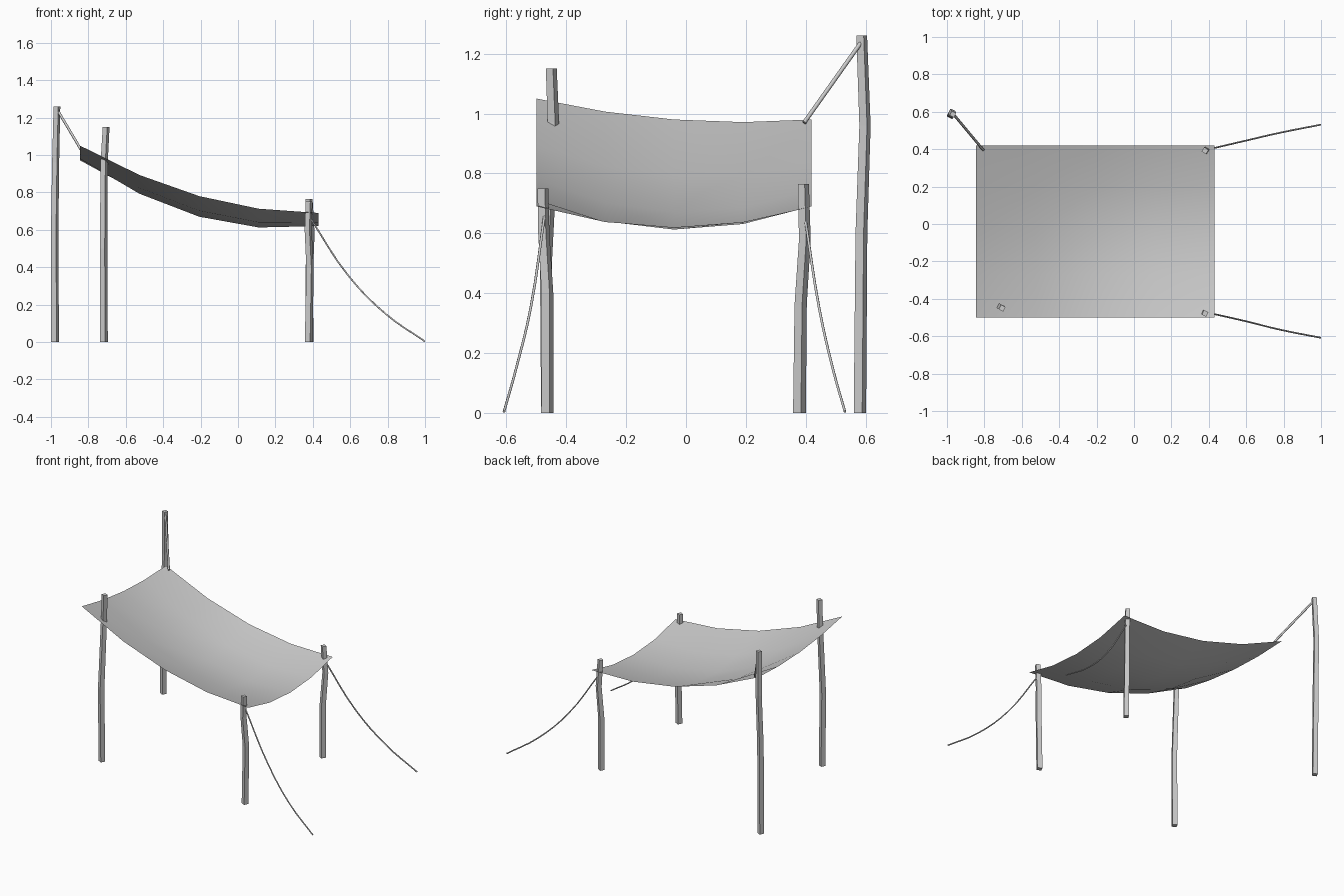
import bpy, bmesh, math
from mathutils import Vector

cube = bpy.data.objects.get("Cube")
if cube:
    bpy.data.objects.remove(cube)

# One plain grey for everything
grey = bpy.data.materials.new("light grey")
grey.use_nodes = True
grey.diffuse_color = (0.6, 0.6, 0.6, 1)
grey.node_tree.nodes["Principled BSDF"].inputs["Base Color"].default_value = (0.6, 0.6, 0.6, 1)


def link(name, data):
    obj = bpy.data.objects.new(name, data)
    bpy.context.collection.objects.link(obj)
    data.materials.append(grey)
    return obj


def make_pole(name, path, turn, low=0.031, high=0.027):
    """Square timber following a slightly crooked path."""
    bm = bmesh.new()
    rings = []
    for i, p in enumerate(path):
        t = i / (len(path) - 1)
        r = (low + (high - low) * t) / math.sqrt(2)
        angles = [math.radians(turn + 45 + 90 * k) for k in range(4)]
        rings.append([bm.verts.new(Vector(p) + Vector((r * math.cos(a), r * math.sin(a), 0)))
                      for a in angles])
    for a, b in zip(rings, rings[1:]):
        for k in range(4):
            n = (k + 1) % 4
            bm.faces.new((a[k], a[n], b[n], b[k]))
    bm.faces.new(rings[0][::-1])
    bm.faces.new(rings[-1])
    mesh = bpy.data.meshes.new(name)
    bm.to_mesh(mesh)
    bm.free()
    link(name, mesh)


def make_rope(name, points, radius):
    curve = bpy.data.curves.new(name, "CURVE")
    curve.dimensions = "3D"
    curve.bevel_depth = radius
    curve.bevel_resolution = 1
    curve.resolution_u = 4
    curve.use_fill_caps = True
    spline = curve.splines.new("BEZIER")
    spline.bezier_points.add(len(points) - 1)
    for bp, p in zip(spline.bezier_points, points):
        bp.co = p
        bp.handle_left_type = bp.handle_right_type = "AUTO"
    link(name, curve)


# Sagging canopy: four corner heights, drooping edges, deeper belly
def canopy_height(u, v):
    su, sv = 4 * u * (1 - u), 4 * v * (1 - v)
    left_end = 1.05 + (0.98 - 1.05) * v
    base = left_end + (0.69 - left_end) * u
    return base - 0.09 * su - (0.035 + 0.035 * u) * sv - 0.04 * su * sv


bm = bmesh.new()
bmesh.ops.create_grid(bm, x_segments=4, y_segments=4, size=0.5)
for vert in bm.verts:
    u, v = vert.co.x + 0.5, vert.co.y + 0.5
    vert.co = (-0.845 + 1.275 * u, -0.5 + 0.92 * v, canopy_height(u, v))
for face in bm.faces:
    face.smooth = True
mesh = bpy.data.meshes.new("canopy")
bm.to_mesh(mesh)
bm.free()
link("canopy", mesh)

# Poles
make_pole("tall_back_pole", [(-0.978, 0.581, 0), (-0.98, 0.586, 0.6),
                             (-0.975, 0.598, 0.96), (-0.968, 0.587, 1.26)], -25)
make_pole("tall_front_pole", [(-0.717, -0.463, 0), (-0.719, -0.468, 0.5),
                              (-0.715, -0.443, 0.97), (-0.705, -0.45, 1.15)], -28)
make_pole("short_front_pole", [(0.378, -0.463, 0), (0.385, -0.463, 0.4),
                               (0.375, -0.475, 0.6), (0.38, -0.478, 0.75)], -25)
make_pole("short_back_pole", [(0.382, 0.379, 0), (0.38, 0.383, 0.36),
                              (0.39, 0.397, 0.58), (0.38, 0.392, 0.765)], -32)

# Ropes
make_rope("corner_rope", [(-0.962, 0.583, 1.235), (-0.805, 0.395, 0.97)], 0.007)
make_rope("front_guy_rope", [(0.385, -0.472, 0.665), (0.59, -0.518, 0.355),
                             (0.79, -0.567, 0.15), (0.998, -0.608, 0.004)], 0.0045)
make_rope("back_guy_rope", [(0.385, 0.396, 0.665), (0.59, 0.444, 0.355),
                            (0.79, 0.49, 0.15), (0.998, 0.531, 0.004)], 0.0045)
